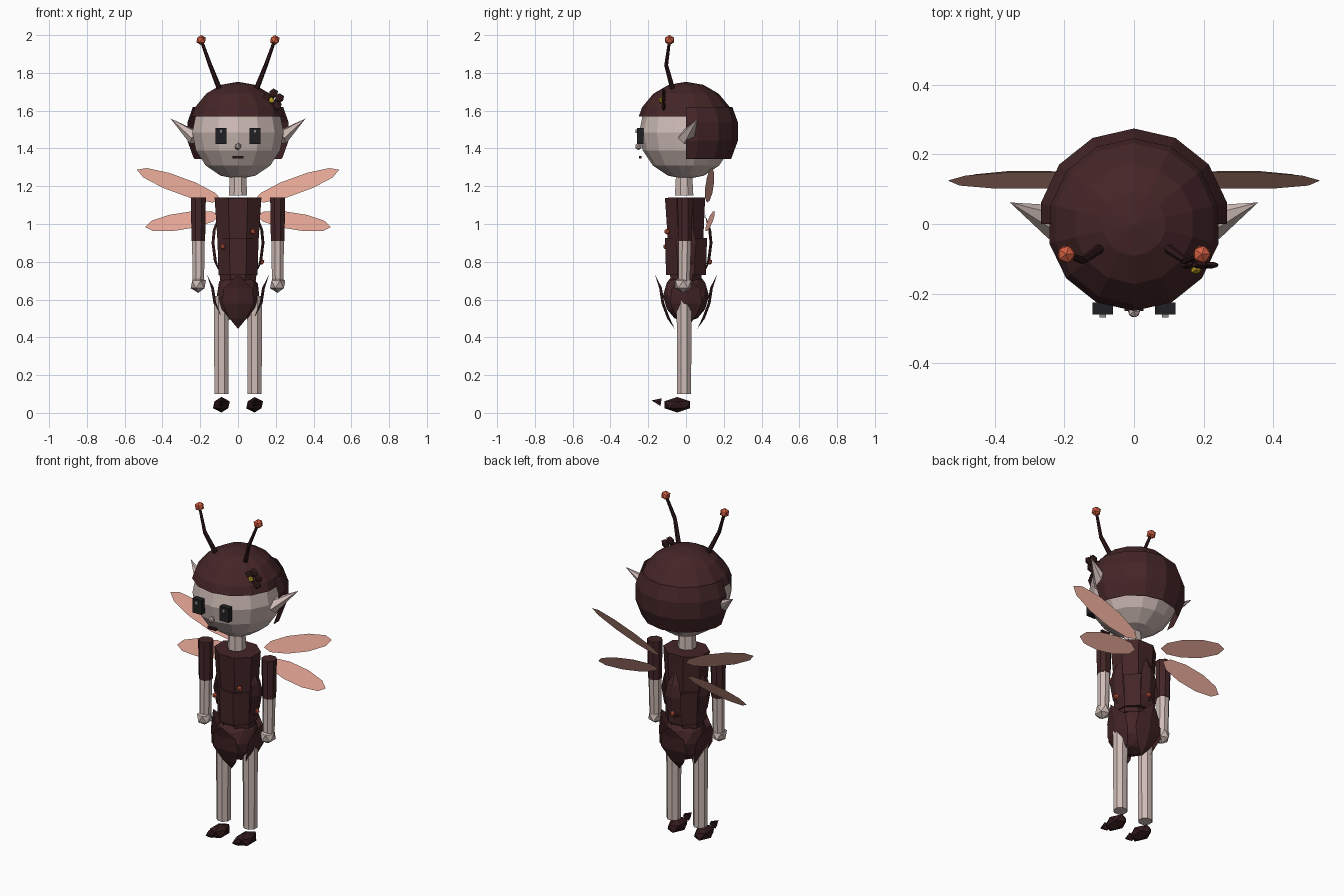
import bpy, bmesh
from math import cos, sin, pi, radians
from mathutils import Matrix, Vector

if "Cube" in bpy.data.objects:
    bpy.data.objects.remove(bpy.data.objects["Cube"])


def material(name, r, g, b):
    """Flat material from 0-255 display values, stored as linear."""
    lin = [((c / 255 + 0.055) / 1.055) ** 2.4 for c in (r, g, b)] + [1]
    m = bpy.data.materials.new(name)
    m.use_nodes = True
    m.diffuse_color = lin
    bsdf = next(n for n in m.node_tree.nodes if n.type == "BSDF_PRINCIPLED")
    bsdf.inputs["Base Color"].default_value = lin
    return m


BROWN = material("dark brown", 68, 37, 39)
DEEP = material("deep brown", 48, 24, 26)
SKIN = material("pale skin", 206, 187, 181)
ORANGE = material("orange", 214, 95, 66)
PINK = material("wing pink", 224, 163, 147)
YELLOW = material("yellow", 180, 155, 35)
BLACK = material("black", 32, 32, 34)
GREY = material("eye glint", 140, 138, 138)
SIDES = (("left", 1), ("right", -1))


def finish(name, bm, mat):
    me = bpy.data.meshes.new(name)
    bm.to_mesh(me)
    bm.free()
    me.materials.append(mat)
    ob = bpy.data.objects.new(name, me)
    bpy.context.collection.objects.link(ob)
    return ob


def placed(loc, size):
    return Matrix.Translation(loc) @ Matrix.Diagonal((*size, 1))


def ico(name, loc, size, mat, level=1):
    bm = bmesh.new()
    bmesh.ops.create_icosphere(bm, subdivisions=level, radius=1, matrix=placed(loc, size))
    return finish(name, bm, mat)


def box(name, loc, size, mat):
    bm = bmesh.new()
    bmesh.ops.create_cube(bm, size=1, matrix=placed(loc, size))
    return finish(name, bm, mat)


def ball(name, loc, r, mat, cuts=(), rings=9):
    """Faceted sphere; each cut is (point, normal), removing the normal's side."""
    bm = bmesh.new()
    bmesh.ops.create_uvsphere(bm, u_segments=14, v_segments=rings, radius=r,
                              matrix=Matrix.Translation(loc))
    for co, no in cuts:
        bmesh.ops.bisect_plane(bm, geom=bm.verts[:] + bm.edges[:] + bm.faces[:],
                               plane_co=co, plane_no=no, clear_outer=True)
    return finish(name, bm, mat)


def rod(name, p, q, r1, r2, mat, n=8, squash=1):
    """Tapered prism from p to q."""
    p, q = Vector(p), Vector(q)
    d = q - p
    bm = bmesh.new()
    turn = d.to_track_quat("Z", "Y").to_matrix().to_4x4()
    bmesh.ops.create_cone(bm, cap_ends=True, segments=n, radius1=r1, radius2=r2, depth=d.length,
                          matrix=Matrix.Translation((p + q) / 2) @ turn
                          @ Matrix.Diagonal((1, squash, 1, 1)) @ Matrix.Rotation(pi / n, 4, "Z"))
    bmesh.ops.remove_doubles(bm, verts=bm.verts, dist=1e-5)
    return finish(name, bm, mat)


def petal(name, rows, angle, mat, ridge=0.015):
    """Ridged leaf hung around the body; rows are (radius, height, half width)."""
    bm = bmesh.new()
    strips = [[bm.verts.new((x, -r - out, z))
               for x, out in ((-w, 0), (0, ridge if w else 0), (w, 0))] for r, z, w in rows]
    for a, b in zip(strips, strips[1:]):
        for i in range(2):
            bm.faces.new((a[i], b[i], b[i + 1], a[i + 1]))
    bmesh.ops.remove_doubles(bm, verts=bm.verts, dist=1e-5)
    bmesh.ops.rotate(bm, verts=bm.verts, matrix=Matrix.Rotation(angle, 3, "Z"))
    return finish(name, bm, mat)


def wing(name, centre, angle, length, width, s):
    """Flat leaf outline, leaning back toward its upper edge."""
    along = Vector((cos(angle), 0, sin(angle)))
    across = Vector((-sin(angle), 0.55, cos(angle)))
    bm = bmesh.new()
    pts = []
    for i in range(10):
        t = 2 * pi * i / 10
        v = Vector(centre) + along * cos(t) * length + across * sin(t) * width
        pts.append(bm.verts.new((v.x * s, v.y, v.z)))
    bm.faces.new(pts[::s])
    return finish(name, bm, PINK)


# Head, face and hair
HEAD = (0, 0, 1.485)
ball("head", HEAD, 0.248, SKIN, rings=8)
ball("hair_cap", HEAD, 0.268, BROWN, [((0, 0, 1.57), (0, 0, -1))])
ball("hair_back", (0, 0, 1.49), 0.279, BROWN,
     [((0, 0, 1.345), (0, 0, -1)), ((0, 0, 1.62), (0, 0, 1)), ((0, 0, 0), (0, -1, 0))])
ico("nose", (0, -0.252, 1.41), (0.019,) * 3, SKIN)
box("mouth", (0, -0.243, 1.354), (0.056, 0.014, 0.014), DEEP)
rod("neck", (0, -0.01, 1.15), (0, -0.01, 1.27), 0.053, 0.046, SKIN)

for side, s in SIDES:
    box(side + "_eye", (0.09 * s, -0.243, 1.467), (0.06, 0.034, 0.085), BLACK)
    box(side + "_eye_glint", (0.09 * s, -0.264, 1.49), (0.018, 0.009, 0.018), GREY)
    rod(side + "_ear", (0.225 * s, 0.005, 1.455), (0.357 * s, 0.062, 1.558),
        0.052, 0, SKIN, n=6, squash=0.8)
    elbow = (0.147 * s, -0.105, 1.84)
    tip = (0.195 * s, -0.087, 1.974)
    rod(side + "_antenna_base", (0.1 * s, -0.072, 1.72), elbow, 0.014, 0.011, DEEP, n=6)
    rod(side + "_antenna_stem", elbow, tip, 0.011, 0.008, DEEP, n=6)
    ico(side + "_antenna_ball", tip, (0.028, 0.028, 0.027), ORANGE)

# Hair flower
for i in range(5):
    a = 2 * pi * i / 5 + 0.3
    ico(f"flower_petal_{i + 1}", (0.187 + 0.034 * cos(a), -0.118, 1.655 + 0.036 * sin(a)),
        (0.027, 0.011, 0.027), DEEP)
ico("flower_centre", (0.178, -0.133, 1.655), (0.018, 0.012, 0.018), YELLOW)

# Bodice, waistband and overlapping leaves
rod("bodice", (0, 0, 0.7), (0, -0.005, 1.14), 0.103, 0.134, BROWN, squash=0.86)
rod("waistband", (0, 0, 0.73), (0, 0, 0.925), 0.112, 0.118, BROWN, squash=1.02)
side_leaf = [(0.1, 1.05, 0), (0.118, 0.97, 0.04), (0.125, 0.9, 0.055),
             (0.112, 0.8, 0.045), (0.095, 0.74, 0)]
for name, angle in (("left", pi / 2), ("back", pi), ("right", -pi / 2)):
    petal(name + "_bodice_leaf", side_leaf, angle, BROWN)
for i, loc in enumerate(((0.08, -0.1, 0.96), (-0.08, -0.105, 0.88),
                         (0.125, 0, 0.8), (0, 0.125, 0.8))):
    ico(f"berry_{i + 1}", loc, (0.016,) * 3, ORANGE)

# Petal skirt
ico("skirt_core", (0, 0, 0.62), (0.118, 0.122, 0.14), BROWN, level=2)
skirt = [(0.165, 0.735, 0), (0.127, 0.66, 0.075), (0.115, 0.58, 0.085),
         (0.085, 0.5, 0.045), (0.06, 0.445, 0)]
for i, name in enumerate(("front", "left", "back", "right")):
    petal(name + "_skirt_petal", skirt, i * pi / 2, BROWN)

for side, s in SIDES:
    # Arms
    x = 0.21 * s
    rod(side + "_sleeve", (x, -0.005, 0.91), (x, -0.005, 1.14), 0.039, 0.043, BROWN)
    rod(side + "_forearm", (x, -0.01, 0.69), (x, -0.005, 0.93), 0.033, 0.036, SKIN)
    ico(side + "_hand", (x, -0.015, 0.68), (0.045, 0.05, 0.045), SKIN)
    # Legs and curled shoes
    x = 0.088 * s
    rod(side + "_leg", (x, -0.01, 0.1), (x, -0.01, 0.62), 0.04, 0.043, SKIN)
    ico(side + "_shoe", (x, -0.046, 0.043), (0.05, 0.08, 0.041), DEEP)
    rod(side + "_shoe_tip", (x, -0.132, 0.057), (x, -0.182, 0.066), 0.024, 0, DEEP, n=6)
    # Wings
    wing(side + "_upper_wing", (0.31, 0.125, 1.205), radians(20), 0.24, 0.045, s)
    wing(side + "_lower_wing", (0.295, 0.128, 1.015), radians(-9), 0.2, 0.046, s)
